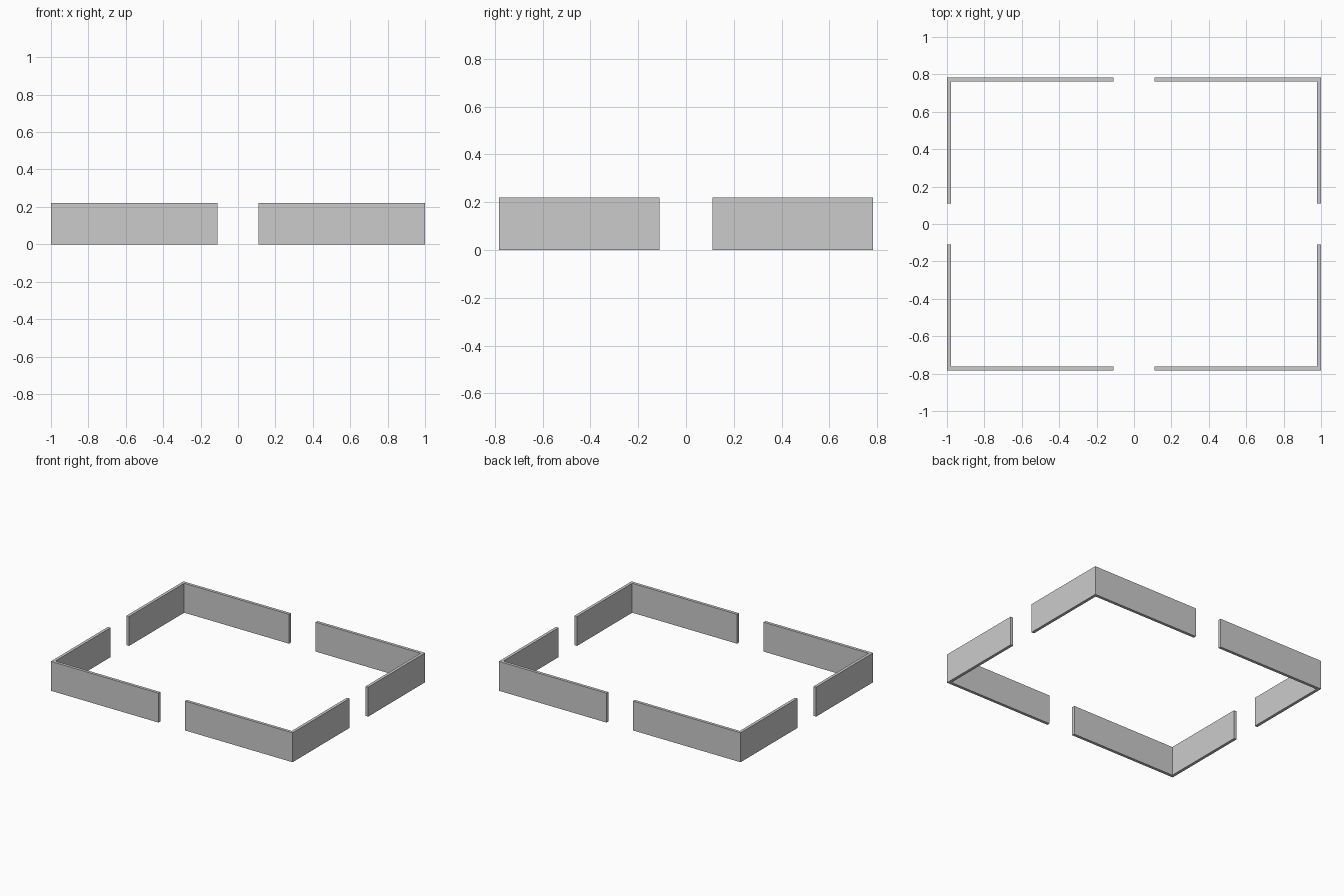
import bpy, bmesh

if "Cube" in bpy.data.objects:
    bpy.data.objects.remove(bpy.data.objects["Cube"])

X, Y = 1.0, 0.783      # outer half sizes
GAP = 0.11             # half width of each opening
T, H = 0.022, 0.22     # wall thickness and height


def corner_wall(name, sx, sy):
    # L-shaped footprint of one corner, extruded upward
    profile = [(X, Y), (GAP, Y), (GAP, Y - T), (X - T, Y - T), (X - T, GAP), (X, GAP)]
    bm = bmesh.new()
    face = bm.faces.new([bm.verts.new((sx * x, sy * y, 0)) for x, y in profile])
    top = bmesh.ops.extrude_face_region(bm, geom=[face])["geom"]
    verts = [v for v in top if isinstance(v, bmesh.types.BMVert)]
    bmesh.ops.translate(bm, verts=verts, vec=(0, 0, H))
    bmesh.ops.recalc_face_normals(bm, faces=bm.faces)
    mesh = bpy.data.meshes.new(name)
    bm.to_mesh(mesh)
    bm.free()
    bpy.context.collection.objects.link(bpy.data.objects.new(name, mesh))


# Four corner walls with an opening in the middle of every side
for side_y, sy in (("front", -1), ("back", 1)):
    for side_x, sx in (("left", -1), ("right", 1)):
        corner_wall(f"{side_y}_{side_x}_corner_wall", sx, sy)
